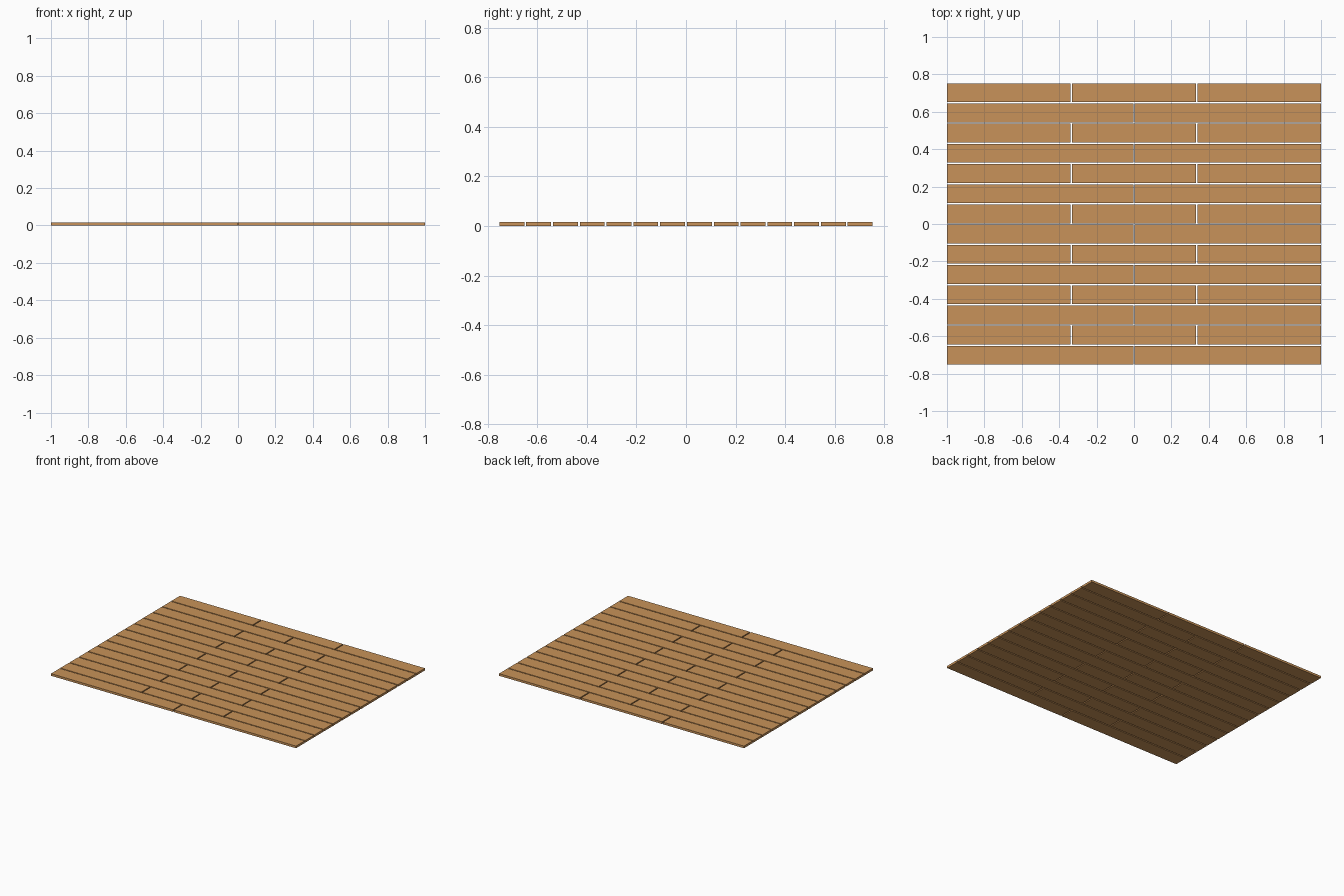
import bpy

if "Cube" in bpy.data.objects:
    bpy.data.objects.remove(bpy.data.objects["Cube"])

ROWS, LENGTH = 14, 2.0
WIDTH, GAP, THICK = 0.1, 0.008, 0.016
DEPTH = ROWS * WIDTH + (ROWS - 1) * GAP

wood = bpy.data.materials.new("wood")
wood.diffuse_color = (0.58, 0.29, 0.10, 1)
wood.use_nodes = True
wood.node_tree.nodes["Principled BSDF"].inputs["Base Color"].default_value = wood.diffuse_color


def plank(name, x, y, length):
    bpy.ops.mesh.primitive_cube_add(size=1, location=(x, y, THICK / 2))
    obj = bpy.context.object
    obj.name = name
    obj.scale = (length, WIDTH, THICK)
    bpy.ops.object.transform_apply(location=False, rotation=False, scale=True)
    obj.data.materials.append(wood)


# Staggered floor: rows alternate between two long and three short planks
for row in range(ROWS):
    count = 2 + row % 2
    length = (LENGTH - (count - 1) * GAP) / count
    y = -DEPTH / 2 + WIDTH / 2 + row * (WIDTH + GAP)
    for i in range(count):
        x = -LENGTH / 2 + length / 2 + i * (length + GAP)
        plank(f"plank_row{row + 1}_{i + 1}", x, y, length)
